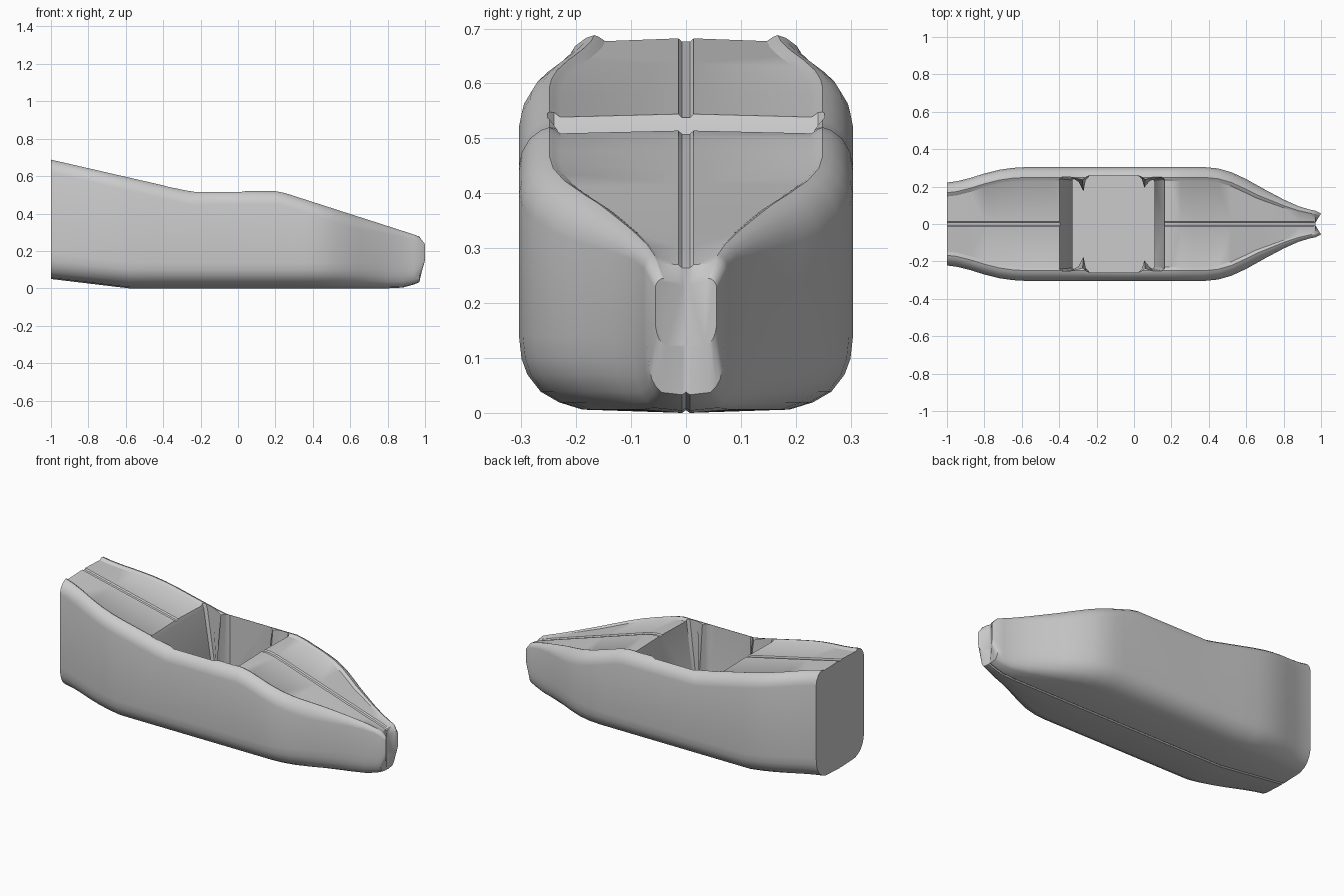
import bpy
import bmesh

if "Cube" in bpy.data.objects:
    bpy.data.objects.remove(bpy.data.objects["Cube"])

# one matte grey for the whole body
grey = bpy.data.materials.new("body grey")
grey.diffuse_color = (0.6, 0.6, 0.6, 1)
grey.use_nodes = True
grey.node_tree.nodes["Principled BSDF"].inputs["Base Color"].default_value = grey.diffuse_color


def interp(points, x):
    for (x0, v0), (x1, v1) in zip(points, points[1:]):
        if x <= x1:
            return v0 + (v1 - v0) * (x - x0) / (x1 - x0)
    return points[-1][1]


# half width, keel height and deck height along the length
WIDTH = [(-1, .222), (-.95, .228), (-.88, .245), (-.8, .27), (-.72, .29),
         (-.65, .3), (-.58, .304), (.38, .304), (.45, .297), (.52, .277),
         (.6, .24), (.7, .184), (.8, .131), (.88, .095), (.94, .077),
         (.97, .071), (1, .056)]
KEEL = [(-1, .05), (-.65, .008), (-.58, 0), (.86, 0), (.92, .012),
        (.97, .033), (1, .12)]
DECK = [(-1, .688), (-.32, .532), (-.26, .52), (.2, .52), (.25, .51),
        (.94, .288), (.97, .276), (1, .245)]
STATIONS = [-1, -.95, -.88, -.8, -.72, -.65, -.58, -.45, -.32, -.26, 0, .2,
            .25, .32, .38, .45, .52, .6, .65, .7, .75, .8, .88, .94, .97, 1]


def section(x):
    """Half cross-section from keel centre, round the side, to deck centre."""
    w, b, t = (interp(p, x) for p in (WIDTH, KEEL, DECK))
    r = min(.12, .35 * (t - b))        # lower corner
    s = min(.06, .27 * w)              # rim width
    c = s / .06
    g = min(.014, .2 * w)              # centre groove half width
    pts = [(0, b + .005), (g * .5, b), (w * .62, b + r * .05),
           (w * .76, b + r * .16), (w * .87, b + r * .32),
           (w * .95, b + r * .58), (w * .985, b + r * .82), (w, b + r * 1.15),
           (w, t - .07 * c), (w - .005 * c, t - .045 * c),
           (w - .02 * c, t - .02 * c), (w - .04 * c, t - .005 * c),
           (w - .055 * c, t), (w - .063 * c, t - .003 * c),
           (w - .075 * c, t - .011 * c), (g, t - .006),
           (g * .5, t - .012), (0, t - .012)]
    # the nose face folds inwards to a central notch
    return [(x - (.035 * (1 - y / w) if x == 1 else 0), y, z) for y, z in pts]


def make_object(name, bm):
    bmesh.ops.remove_doubles(bm, verts=bm.verts, dist=1e-5)
    bmesh.ops.recalc_face_normals(bm, faces=bm.faces)
    mesh = bpy.data.meshes.new(name)
    bm.to_mesh(mesh)
    bm.free()
    mesh.materials.append(grey)
    ob = bpy.data.objects.new(name, mesh)
    bpy.context.collection.objects.link(ob)
    return ob


# hull shell lofted through the sections
bm = bmesh.new()
for side in (1, -1):
    rings = [[bm.verts.new((x, y * side, z)) for x, y, z in section(s)]
             for s in STATIONS]
    for a, b in zip(rings, rings[1:]):
        for i in range(len(a) - 1):
            bm.faces.new((a[i], b[i], b[i + 1], a[i + 1]))
    bm.faces.new(rings[0])
    bm.faces.new(rings[-1])
hull = make_object("hull", bm)

# cockpit cutter: half outlines at floor and rim, with corner pillars
FLOOR = [(-.33, .0), (-.33, .235), (-.315, .245), (-.295, .225), (-.27, .175),
         (-.258, .235), (-.235, .26), (.02, .26), (.042, .24), (.055, .195),
         (.08, .23), (.1, .24), (.11, .225), (.11, 0)]
RIM = [(-.39, .0), (-.39, .24), (-.375, .252), (-.34, .252), (-.275, .235),
       (-.255, .252), (-.235, .26), (.02, .26), (.042, .25), (.06, .238),
       (.1, .25), (.15, .25), (.165, .238), (.165, 0)]


def outline(half, z):
    far = [(x, -y) for x, y in half[-2:0:-1]]
    return [bm.verts.new((x, y, z)) for x, y in half + far]


bm = bmesh.new()
rings = [outline(FLOOR, .12), outline(FLOOR, .16), outline(RIM, .52),
         outline([(x - .015 if x < -.3 else x + .01 if x > .1 else x, y)
                  for x, y in RIM], .56),
         outline([(x - .015 if x < -.3 else x + .01 if x > .1 else x, y)
                  for x, y in RIM], .8)]
for a, b in zip(rings, rings[1:]):
    for i in range(len(a)):
        j = (i + 1) % len(a)
        bm.faces.new((a[i], a[j], b[j], b[i]))
bm.faces.new(rings[0])
bm.faces.new(rings[-1])
cutter = make_object("cockpit_cutter", bm)
cutter.hide_render = True
cutter.hide_viewport = False

# cut the cockpit and bake the result
cut = hull.modifiers.new("cockpit", 'BOOLEAN')
cut.operation = 'DIFFERENCE'
cut.solver = 'EXACT'
cut.object = cutter
bpy.context.view_layer.objects.active = hull
hull.select_set(True)
bpy.ops.object.modifier_apply(modifier=cut.name)
bpy.data.objects.remove(cutter)
bpy.ops.object.shade_smooth_by_angle(angle=0.6)
